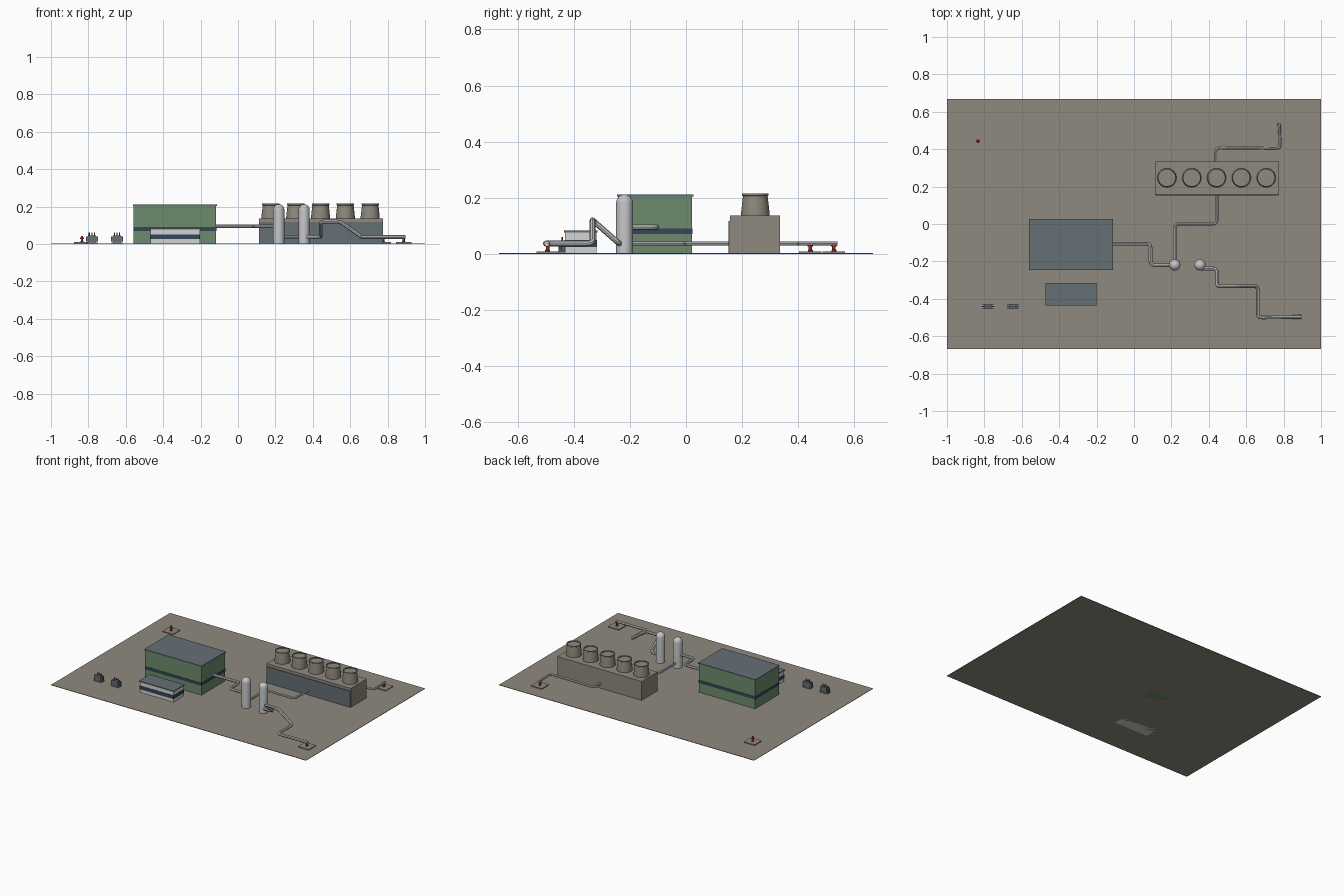
import bpy, bmesh, math
from mathutils import Vector

cube = bpy.data.objects.get("Cube")
if cube:
    bpy.data.objects.remove(cube, do_unlink=True)


def material(name, r, g, b):
    m = bpy.data.materials.new(name)
    m.use_nodes = True
    m.diffuse_color = (r, g, b, 1)
    m.node_tree.nodes["Principled BSDF"].inputs["Base Color"].default_value = (r, g, b, 1)
    return m


TAUPE = material("concrete taupe", 0.28, 0.255, 0.21)
GREEN = material("cladding green", 0.15, 0.26, 0.15)
SLATE = material("slate grey", 0.13, 0.16, 0.18)
GLASS = material("window navy", 0.035, 0.06, 0.09)
WHITE = material("wall white", 0.65, 0.66, 0.66)
STEEL = material("pipe steel", 0.55, 0.56, 0.57)
RED = material("valve red", 0.35, 0.03, 0.02)


def finish(name, bm, mat, smooth=False):
    mesh = bpy.data.meshes.new(name)
    bmesh.ops.recalc_face_normals(bm, faces=bm.faces)
    bm.to_mesh(mesh)
    bm.free()
    mesh.materials.append(mat)
    ob = bpy.data.objects.new(name, mesh)
    bpy.context.collection.objects.link(ob)
    if smooth:
        shade(ob)
    return ob


def shade(ob):
    bpy.ops.object.select_all(action='DESELECT')
    ob.select_set(True)
    bpy.context.view_layer.objects.active = ob
    bpy.ops.object.shade_smooth_by_angle(angle=math.radians(40))


def box(name, x0, x1, y0, y1, z0, z1, mat):
    bm = bmesh.new()
    bmesh.ops.create_cube(bm, size=1)
    for v in bm.verts:
        v.co = ((x0 + x1) / 2 + v.co.x * (x1 - x0),
                (y0 + y1) / 2 + v.co.y * (y1 - y0),
                (z0 + z1) / 2 + v.co.z * (z1 - z0))
    return finish(name, bm, mat)


def lathe(name, x, y, profile, mat, sides=24):
    """Spin a (radius, height) profile around a vertical axis."""
    bm = bmesh.new()
    vs = [bm.verts.new((x + r, y, z)) for r, z in profile]
    edges = [bm.edges.new(p) for p in zip(vs, vs[1:])]
    bmesh.ops.spin(bm, geom=vs + edges, cent=(x, y, 0), axis=(0, 0, 1),
                   angle=math.tau, steps=sides)
    bmesh.ops.remove_doubles(bm, verts=bm.verts, dist=1e-5)
    return finish(name, bm, mat, True)


def pipe(name, points, radius=0.01, bend=0.022):
    """Round tube along a path with filleted corners."""
    pts = [Vector(p) for p in points]
    path = [pts[0]]
    for a, b, c in zip(pts, pts[1:], pts[2:]):
        da, dc = a - b, c - b
        p = b + da.normalized() * min(bend, da.length * 0.45)
        q = b + dc.normalized() * min(bend, dc.length * 0.45)
        for i in range(6):
            t = i / 5
            path.append(p * (1 - t) ** 2 + b * 2 * t * (1 - t) + q * t * t)
    path.append(pts[-1])
    cu = bpy.data.curves.new(name, 'CURVE')
    cu.dimensions = '3D'
    cu.bevel_depth = radius
    cu.bevel_resolution = 2
    cu.use_fill_caps = True
    sp = cu.splines.new('POLY')
    sp.points.add(len(path) - 1)
    for s, p in zip(sp.points, path):
        s.co = (*p, 1)
    cu.materials.append(STEEL)
    ob = bpy.data.objects.new(name, cu)
    bpy.context.collection.objects.link(ob)
    bpy.ops.object.select_all(action='DESELECT')
    ob.select_set(True)
    bpy.context.view_layer.objects.active = ob
    bpy.ops.object.convert(target='MESH')
    shade(bpy.context.object)


def building(name, x0, x1, y0, y1, top, band, wall):
    """Walls, a window band all round and a slightly overhanging roof."""
    e = 0.002
    box(name + "_walls", x0, x1, y0, y1, 0, top - 0.008, wall)
    box(name + "_window_band", x0 - e, x1 + e, y0 - e, y1 + e, *band, GLASS)
    box(name + "_roof", x0 - 2 * e, x1 + 2 * e, y0 - 2 * e, y1 + 2 * e, top - 0.008, top, SLATE)


# Site
box("ground_slab", -1, 1, -0.667, 0.667, 0, 0.003, TAUPE)
building("turbine_hall", -0.558, -0.117, -0.242, 0.022, 0.212, (0.07, 0.09), GREEN)
building("office", -0.468, -0.204, -0.431, -0.319, 0.084, (0.025, 0.05), WHITE)

# Cooling towers with louvred front
box("cooling_block", 0.113, 0.775, 0.157, 0.335, 0, 0.137, TAUPE)
box("cooling_louvre", 0.116, 0.772, 0.152, 0.158, 0.004, 0.118, SLATE)
for i in range(5):
    lathe(f"fan_stack_{i + 1}", 0.176 + i * 0.1327, 0.247,
          [(0.051, 0.136), (0.051, 0.144), (0.044, 0.206), (0.047, 0.208), (0.047, 0.215),
           (0.042, 0.215), (0.042, 0.208), (0, 0.208)], TAUPE, 32)

# Separator vessels with domed tops
R = 0.03
dome = [(R * math.cos(a), 0.182 + R * math.sin(a))
        for a in (math.pi / 2 * i / 6 for i in range(7))]
for i, x in enumerate((0.218, 0.353)):
    lathe(f"separator_{i + 1}", x, -0.219, [(0, 0.001), (R, 0.001)] + dome, STEEL)

# Pipework
Z = 0.037
pipe("steam_pipe", [(-0.12, -0.105, 0.095), (0.088, -0.105, 0.095),
                    (0.088, -0.219, 0.095), (0.218, -0.219, 0.095)])
pipe("condensate_pipe", [(0.218, -0.219, Z), (0.218, 0, Z), (0.443, 0, Z), (0.443, 0.16, Z)], 0.008)
pipe("injection_pipe", [(0.437, 0.33, Z), (0.437, 0.408, Z), (0.782, 0.404, Z), (0.776, 0.54, Z)], 0.008)
pipe("production_pipe", [(0.353, -0.238, Z), (0.442, -0.238, Z), (0.442, -0.333, 0.12),
                         (0.545, -0.333, 0.12), (0.662, -0.333, Z), (0.662, -0.5, Z),
                         (0.896, -0.497, Z)])

# Wellheads on pads
for name, x, y in (("production", 0.886, -0.493), ("injection", 0.776, 0.527), ("spare", -0.834, 0.443)):
    box(name + "_pad", x - 0.042, x + 0.042, y - 0.04, y + 0.04, 0.002, 0.009, TAUPE)
    lathe(name + "_wellhead", x, y,
          [(0, 0.008), (0.009, 0.008), (0.009, 0.014), (0.006, 0.015), (0.006, 0.026),
           (0.01, 0.027), (0.01, 0.033), (0.006, 0.034), (0.006, 0.043), (0, 0.043)], RED, 12)

# Transformers with radiators and bushings
for n, x in enumerate((-0.781, -0.647)):
    y, tag = -0.441, f"transformer_{n + 1}"
    box(tag + "_base", x - 0.03, x + 0.03, y - 0.017, y + 0.017, 0.002, 0.008, TAUPE)
    box(tag + "_tank", x - 0.022, x + 0.022, y - 0.014, y + 0.014, 0.008, 0.045, SLATE)
    for s in (-1, 1):
        for k in (-1, 0, 1):
            cx, cy = x + s * 0.027, y + k * 0.009
            box(f"{tag}_radiator", cx - 0.006, cx + 0.006, cy - 0.002, cy + 0.002, 0.012, 0.04, SLATE)
    for k in (-1, 0, 1):
        lathe(f"{tag}_bushing", x + k * 0.014, y,
              [(0.003, 0.044), (0.003, 0.06), (0, 0.06)], RED, 8)
